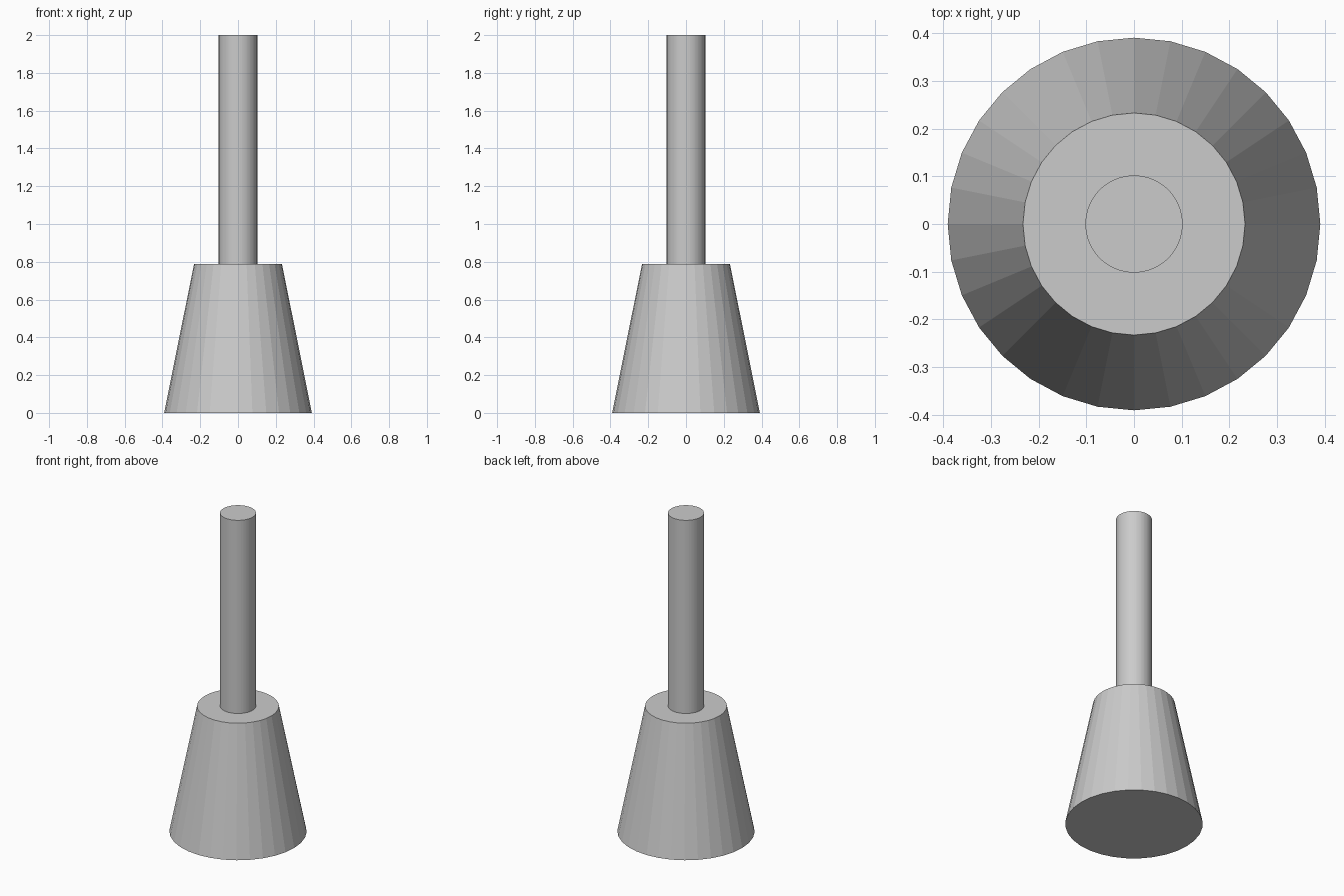
import bpy

if "Cube" in bpy.data.objects:
    bpy.data.objects.remove(bpy.data.objects["Cube"])


def frustum(name, sides, r_bottom, r_top, z0, z1):
    bpy.ops.mesh.primitive_cone_add(vertices=sides, radius1=r_bottom, radius2=r_top,
                                    depth=z1 - z0, location=(0, 0, (z0 + z1) / 2))
    obj = bpy.context.object
    obj.name = name
    return obj


BASE_TOP = 0.787

# Faceted tapered base
frustum("tapered_base", 32, 0.391, 0.233, 0.0, BASE_TOP)

# Straight round rod standing on the base
frustum("rod", 64, 0.102, 0.102, BASE_TOP - 0.005, 2.0)
